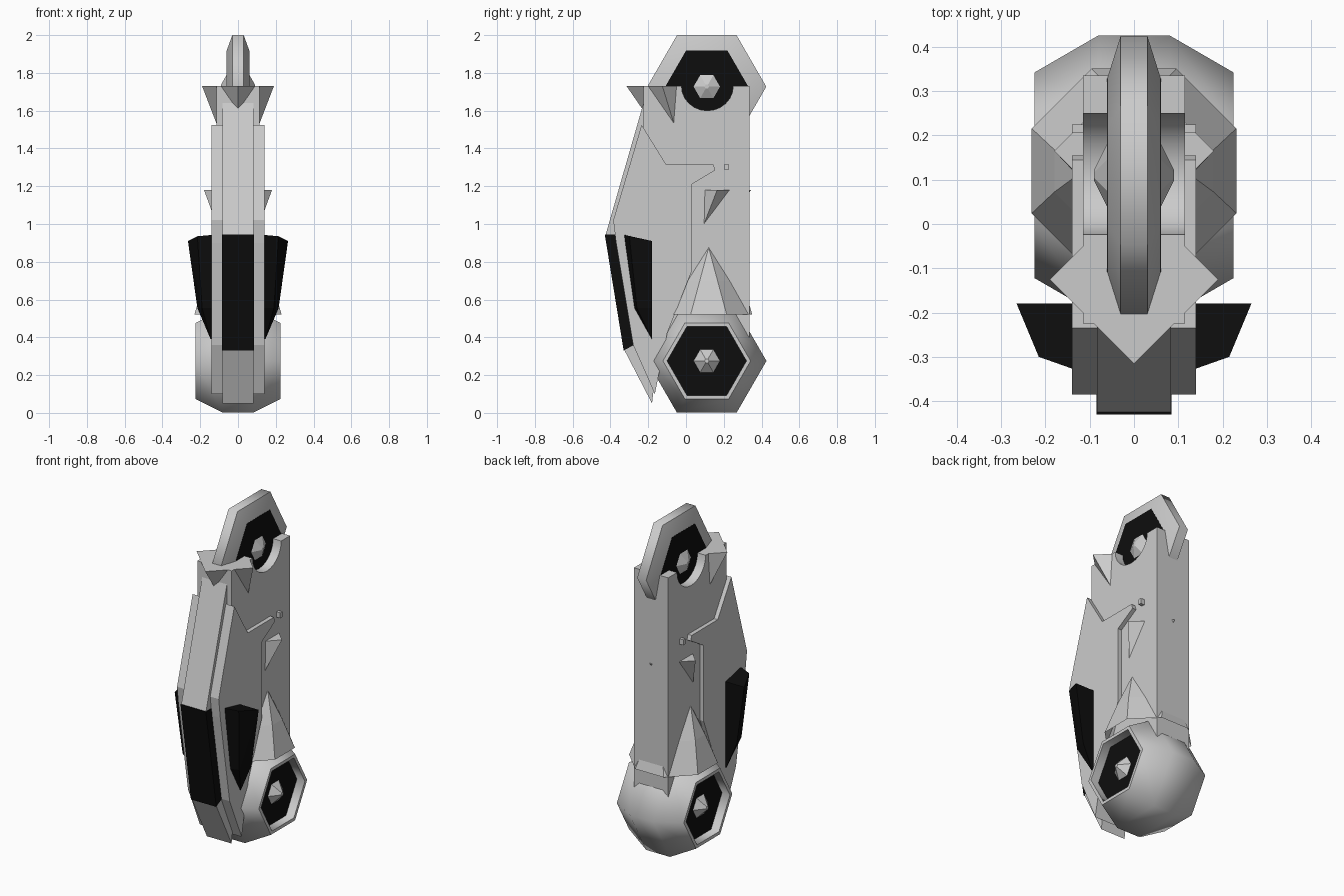
import bpy, bmesh
from math import cos, sin, pi, radians

if "Cube" in bpy.data.objects:
    bpy.data.objects.remove(bpy.data.objects["Cube"])

black = bpy.data.materials.new("black")
black.diffuse_color = (0.004, 0.004, 0.004, 1)
black.use_nodes = True
black.node_tree.nodes["Principled BSDF"].inputs["Base Color"].default_value = black.diffuse_color


def finish(name, bm, mat=None, smooth=None):
    bmesh.ops.remove_doubles(bm, verts=bm.verts, dist=1e-5)
    bmesh.ops.recalc_face_normals(bm, faces=bm.faces)
    me = bpy.data.meshes.new(name)
    bm.to_mesh(me)
    bm.free()
    ob = bpy.data.objects.new(name, me)
    bpy.context.collection.objects.link(ob)
    if mat:
        me.materials.append(mat)
    if smooth:
        bpy.ops.object.select_all(action='DESELECT')
        ob.select_set(True)
        bpy.context.view_layer.objects.active = ob
        bpy.ops.object.shade_smooth_by_angle(angle=radians(smooth))
    return ob


def loft(rings, cap=True):
    """Bridge equal-length rings of points into a closed solid."""
    bm = bmesh.new()
    loops = [[bm.verts.new(p) for p in ring] for ring in rings]
    n = len(rings[0])
    for a, b in zip(loops, loops[1:]):
        for i in range(n):
            j = (i + 1) % n
            bm.faces.new((a[i], a[j], b[j], b[i]))
    if cap:
        bm.faces.new(loops[0])
        bm.faces.new(loops[-1])
    return bm


def plate(name, profile, half, mat=None, smooth=None):
    """Extrude a (y, z) profile across x."""
    return finish(name, loft([[(x, y, z) for y, z in profile] for x in (-half, half)]), mat, smooth)


def turned(name, profile, cy, cz, mat=None, smooth=None):
    """Six-sided lathe about an x-parallel axis, profile of (x, radius)."""
    rings = [[(x, cy + r * cos(i * pi / 3), cz + r * sin(i * pi / 3)) for i in range(6)]
             for x, r in profile]
    return finish(name, loft(rings), mat, smooth)


def wheel(name, cz, tyre, disc_x, disc_r, tip):
    half = [(x, r) for x, r in tyre]
    turned(name + "_tyre", half + [(-x, r) for x, r in reversed(half)], 0.11, cz, smooth=61)
    turned(name + "_disc", [(-disc_x, disc_r), (disc_x, disc_r)], 0.11, cz, black)
    turned(name + "_hub", [(-tip, 0.012), (-disc_x, 0.07), (disc_x, 0.07), (tip, 0.012)], 0.11, cz)


def claw(name, top, bottom, cut=None):
    """Four-sided tapering spike; each end is (y, z, radius)."""
    rings = [[(r * cos(i * pi / 2), y + r * sin(i * pi / 2), z) for i in range(4)]
             for y, z, r in (top, bottom)]
    bm = loft(rings)
    if cut is not None:
        geom = bm.verts[:] + bm.edges[:] + bm.faces[:]
        res = bmesh.ops.bisect_plane(bm, geom=geom, plane_co=(0, cut, 0),
                                     plane_no=(0, 1, 0), clear_outer=True)
        edges = [e for e in res['geom_cut'] if isinstance(e, bmesh.types.BMEdge)]
        bmesh.ops.holes_fill(bm, edges=edges, sides=0)
    finish(name, bm)


# Wheels: wide one at the bottom with recessed discs, thin one at the top
wheel("wide_wheel", 0.275,
      [(-0.17, 0.21), (-0.225, 0.21), (-0.225, 0.232), (-0.08, 0.316)], 0.172, 0.211, 0.22)
wheel("thin_wheel", 1.727, [(-0.06, 0.22), (-0.03, 0.315)], 0.061, 0.22, 0.09)

# Main body with a round axle notch in its top edge
notch = [(0.113 + 0.137 * cos(pi * i / 12), 1.73 - 0.13 * sin(pi * i / 12)) for i in range(13)]
plate("body", [(0.335, 0.4), (0.335, 1.73)] + notch + [(-0.225, 1.73), (-0.225, 0.4)],
      0.115, smooth=30)

# Side cladding and the narrower nose panel in front of it
plate("side_cladding",
      [(-0.235, 1.525), (-0.105, 1.315), (0.145, 1.315), (0.155, 1.285), (0.03, 1.21),
       (0.03, 0.75), (-0.1, 0.42), (-0.165, 0.1), (-0.28, 0.36), (-0.37, 0.9),
       (-0.385, 1.02)], 0.14)
plate("nose_panel",
      [(-0.225, 1.64), (-0.425, 0.945), (-0.325, 0.33), (-0.18, 0.05), (-0.15, 0.3),
       (-0.12, 0.5), (-0.15, 1.64)], 0.083)
plate("windscreen", [(-0.43, 0.945), (-0.33, 0.33), (-0.275, 0.36), (-0.375, 0.945)],
      0.085, black)
plate("side_stud", [(0.205, 1.285), (0.225, 1.285), (0.225, 1.318), (0.205, 1.318)], 0.14)

# Black wing windows on both sides
for side, s in (("left", -1), ("right", 1)):
    bm = bmesh.new()
    for x, y, z in [(0.265, -0.18, 0.91), (0.215, -0.3, 0.935), (0.13, -0.33, 0.943),
                    (0.215, -0.18, 0.555), (0.19, -0.26, 0.555), (0.13, -0.275, 0.555),
                    (0.145, -0.18, 0.39), (0.13, -0.18, 0.39), (0.13, -0.18, 0.91)]:
        bm.verts.new((s * x, y, z))
    bmesh.ops.convex_hull(bm, input=bm.verts)
    finish(side + "_window", bm, black)

# Upper claws and small mid-body claws
claw("upper_claw", (-0.125, 1.73, 0.19), (-0.065, 1.535, 0.115), cut=-0.035)
claw("mid_claw", (0.165, 1.18, 0.18), (0.095, 1.0, 0.114))

# Eight-sided fender whose corners merge in pairs into a diamond at the top
base = [(0.25 * cos(pi / 8 + i * pi / 4), 0.12 + 0.25 * sin(pi / 8 + i * pi / 4), 0.52)
        for i in range(-1, 7)]
peak = [(0.115 * cos(k * pi / 2), 0.12 + 0.115 * sin(k * pi / 2), 0.875)
        for k in (0, 0, 1, 1, 2, 2, 3, 3)]
mid = [tuple(0.47 * a + 0.53 * b if k < 2 else 0.5 * (a + b) for k, (a, b) in enumerate(zip(p, q)))
       for p, q in zip(base, peak)]
mid = [(x * 1.06, 0.12 + (y - 0.12) * 1.06, z) for x, y, z in mid]
finish("fender", loft([base, mid, peak], cap=False))
